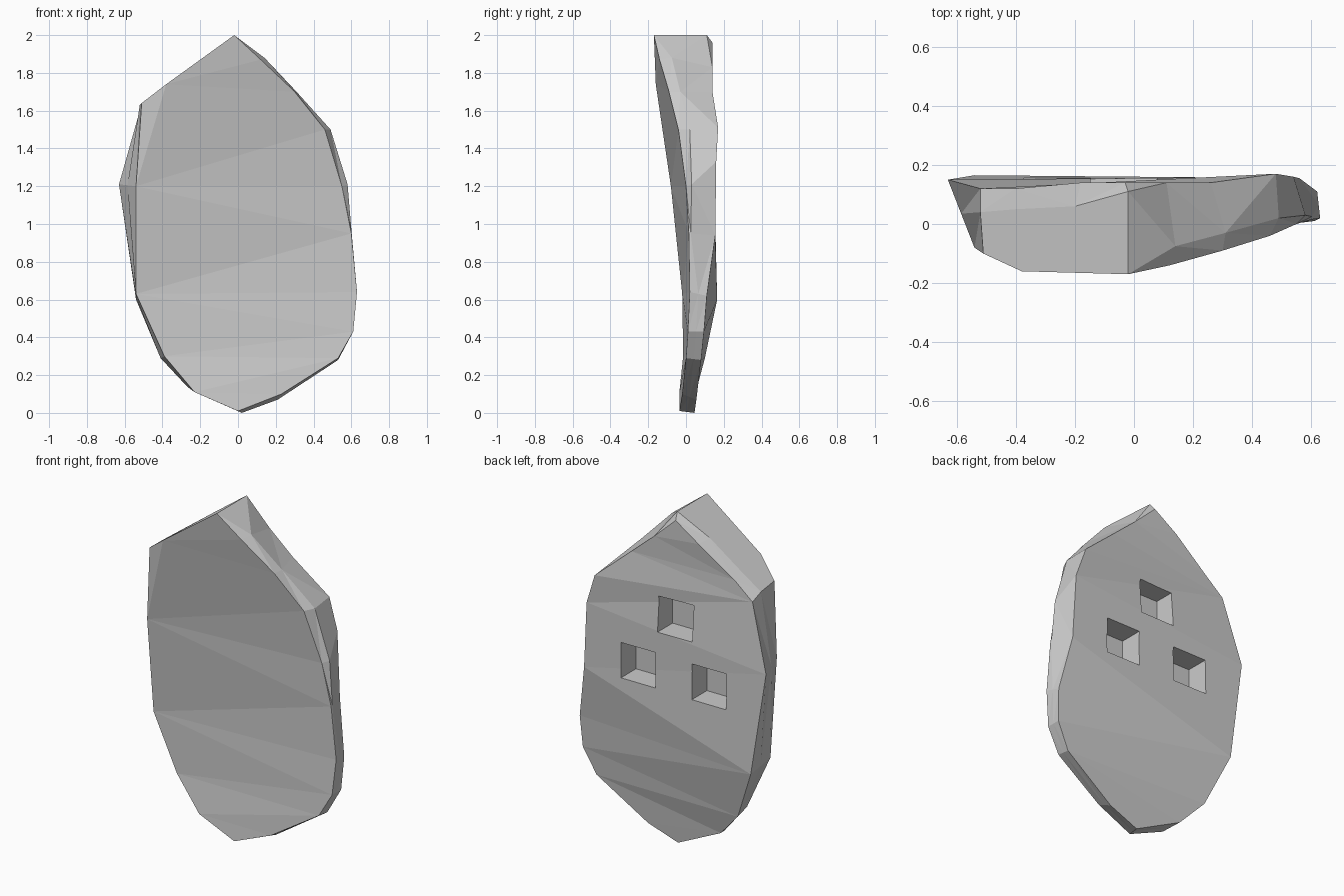
import bpy
import bmesh
from mathutils import Vector

default_cube = bpy.data.objects.get("Cube")
if default_cube:
    bpy.data.objects.remove(default_cube, do_unlink=True)


def make_material(name, colour):
    material = bpy.data.materials.new(name)
    material.use_nodes = True
    material.diffuse_color = colour
    for node in material.node_tree.nodes:
        if node.type == 'BSDF_PRINCIPLED':
            node.inputs["Base Color"].default_value = colour
    return material


def make_object(name, bm, material):
    bmesh.ops.recalc_face_normals(bm, faces=bm.faces)
    mesh = bpy.data.meshes.new(name)
    bm.to_mesh(mesh)
    bm.free()
    mesh.materials.append(material)
    obj = bpy.data.objects.new(name, mesh)
    bpy.context.collection.objects.link(obj)
    return obj


stone_grey = make_material("stone grey", (0.6, 0.6, 0.6, 1))

# Front rim, from the tip down the +x side and back up the -x side
FRONT = [
    (-.02, -.17, 2), (.12, -.14, 1.87), (.3, -.09, 1.7), (.46, -.04, 1.5),
    (.55, 0, 1.2), (.6, .015, .95), (.63, .02, .64), (.61, .01, .43),
    (.53, 0, .29), (.23, -.02, .1), (0, -.035, .01), (-.23, -.035, .11),
    (-.39, -.015, .3), (-.54, -.02, .63), (-.54, -.08, 1.2),
    (-.51, -.1, 1.64), (-.38, -.16, 1.74), (-.2, -.165, 1.87)]

# Back rim, station by station behind the front rim
BACK = [
    (-.03, .14, 1.96), (.11, .14, 1.83), (.26, .14, 1.7), (.48, .17, 1.51),
    (.54, .16, 1.33), (.56, .155, .94), (.62, .11, .62), (.61, .095, .43),
    (.53, .08, .28), (.21, .055, .07), (.02, .045, 0), (-.27, .06, .14),
    (-.41, .1, .29), (-.54, .165, .6), (-.63, .15, 1.21),
    (-.52, .12, 1.6), (-.4, .12, 1.7), (-.18, .14, 1.86)]

# Chamfer ridge between the rims, where the edge is not straight
RIDGE = {
    0: (-.02, .11, 2), 1: (.14, -.075, 1.88), 2: (.31, -.03, 1.7),
    3: (.49, .02, 1.5), 4: (.58, .03, 1.21), 5: (.602, .025, .95),
    15: (-.52, .04, 1.63), 16: (-.4, .05, 1.72), 17: (-.2, .06, 1.87)}

COUNT = len(FRONT)
BOTTOM = 10


def zip_face(bm, ring, left, right):
    """Fill a broad face with triangles between two chains, top to bottom."""
    i = j = 0
    while i < len(left) - 1 or j < len(right) - 1:
        go_left = j == len(right) - 1 or (
            i < len(left) - 1
            and ring[left[i + 1]].co.z > ring[right[j + 1]].co.z - .02)
        a, b = ring[left[i]], ring[right[j]]
        if go_left:
            i += 1
            c = ring[left[i]]
        else:
            j += 1
            c = ring[right[j]]
        if len({a, b, c}) == 3:
            bm.faces.new((a, b, c))


# Slab body
bm = bmesh.new()
front = [bm.verts.new(p) for p in FRONT]
back = [bm.verts.new(p) for p in BACK]
ridge = [bm.verts.new(RIDGE.get(k, Vector(FRONT[k]).lerp(Vector(BACK[k]), .5)))
         for k in range(COUNT)]

for ring_a, ring_b in ((front, ridge), (ridge, back)):
    for k in range(COUNT):
        n = (k + 1) % COUNT
        bm.faces.new((ring_a[k], ring_a[n], ring_b[n], ring_b[k]))

right_chain = list(range(BOTTOM + 1))
left_chain = [0] + list(range(COUNT - 1, BOTTOM - 1, -1))
zip_face(bm, back, left_chain, right_chain)
# The front has a folded corner on the upper -x side
corner = 15
zip_face(bm, front, [k for k in left_chain if k != corner], right_chain)
bm.faces.new((front[corner - 1], front[corner], front[corner + 1]))
bmesh.ops.triangulate(bm, faces=bm.faces)
slab = make_object("stone_slab", bm, stone_grey)

# Three square pockets cut into the back
bm = bmesh.new()
for x, z in ((-.035, 1.38), (.205, 1.045), (-.26, 1.04)):
    cube = bmesh.ops.create_cube(bm, size=1)["verts"]
    bmesh.ops.scale(bm, vec=(.225, .3, .21), verts=cube)
    bmesh.ops.translate(bm, vec=(x, .165, z), verts=cube)
cutter = make_object("pocket_cutter", bm, stone_grey)
cutter.hide_render = True

pockets = slab.modifiers.new("pockets", 'BOOLEAN')
pockets.operation = 'DIFFERENCE'
pockets.solver = 'EXACT'
pockets.object = cutter
bpy.context.view_layer.objects.active = slab
bpy.ops.object.modifier_apply(modifier=pockets.name)
bpy.data.objects.remove(cutter, do_unlink=True)
